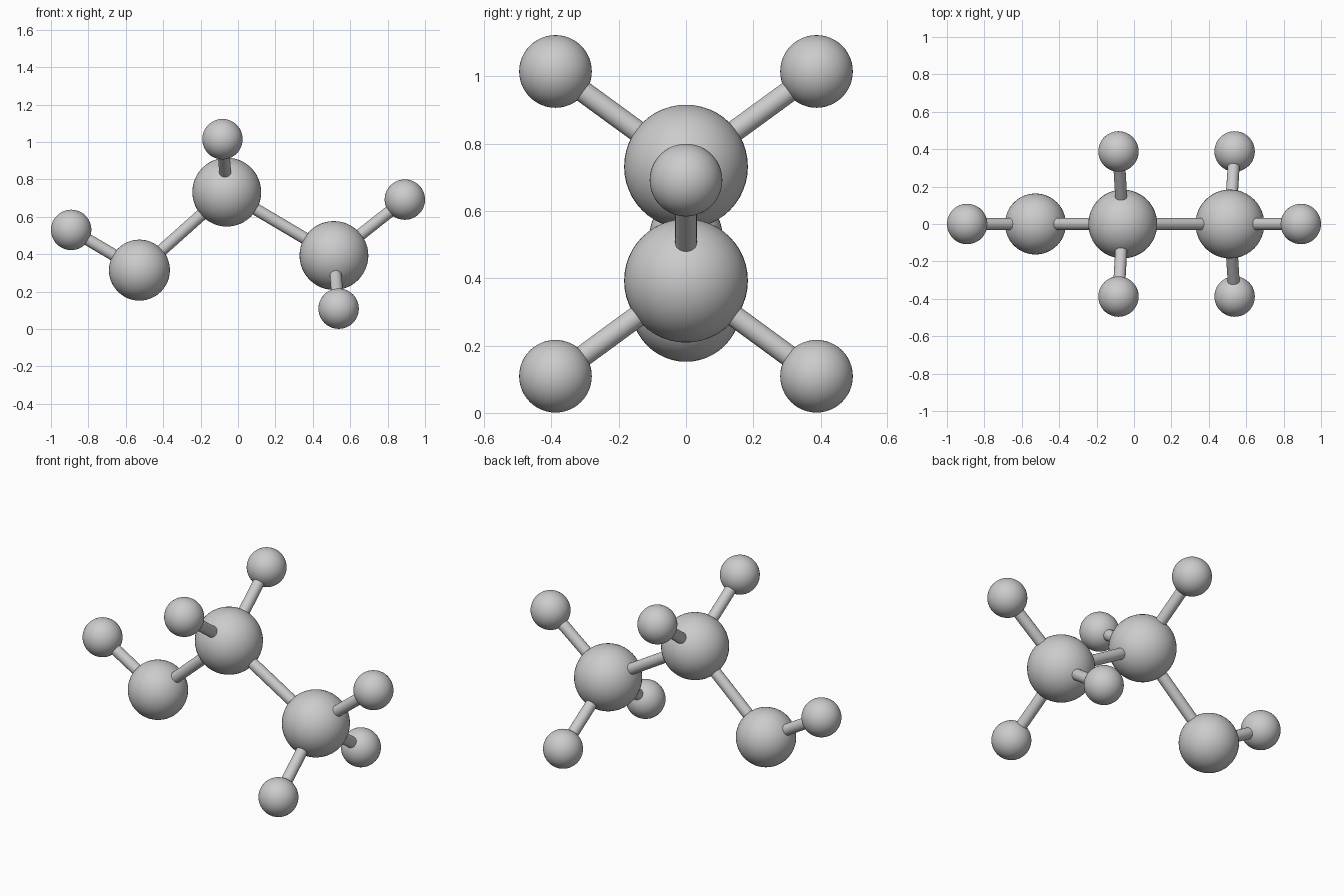
import bpy
from mathutils import Vector

if "Cube" in bpy.data.objects:
    bpy.data.objects.remove(bpy.data.objects["Cube"])

BOND_RADIUS = 0.032

# Atom name -> (centre, radius)
atoms = {
    "oxygen": ((-0.527, 0, 0.315), 0.163),
    "carbon_middle": ((-0.060, 0, 0.732), 0.184),
    "carbon_end": ((0.513, 0, 0.393), 0.184),
    "hydrogen_left": ((-0.892, 0, 0.530), 0.108),
    "hydrogen_right": ((0.892, 0, 0.692), 0.108),
}
bonds = [
    ("oxygen", "carbon_middle"),
    ("carbon_middle", "carbon_end"),
    ("oxygen", "hydrogen_left"),
    ("carbon_end", "hydrogen_right"),
]

# Mirrored front/back hydrogen pairs
for side, sy in (("front", -1), ("back", 1)):
    atoms[f"hydrogen_top_{side}"] = ((-0.083, sy * 0.388, 1.015), 0.108)
    atoms[f"hydrogen_bottom_{side}"] = ((0.538, sy * 0.388, 0.109), 0.108)
    bonds.append(("carbon_middle", f"hydrogen_top_{side}"))
    bonds.append(("carbon_end", f"hydrogen_bottom_{side}"))


def add_atom(name, centre, radius):
    bpy.ops.mesh.primitive_uv_sphere_add(segments=48, ring_count=24,
                                         radius=radius, location=centre)
    bpy.context.object.name = name
    bpy.ops.object.shade_smooth()


def add_bond(a, b):
    start, end = Vector(atoms[a][0]), Vector(atoms[b][0])
    axis = end - start
    bpy.ops.mesh.primitive_cylinder_add(
        vertices=32, radius=BOND_RADIUS, depth=axis.length,
        location=(start + end) / 2,
        rotation=axis.to_track_quat('Z', 'Y').to_euler())
    bpy.context.object.name = f"bond_{a}_to_{b}"
    bpy.ops.object.shade_smooth_by_angle()


# Balls
for name, (centre, radius) in atoms.items():
    add_atom(name, centre, radius)

# Sticks
for a, b in bonds:
    add_bond(a, b)
